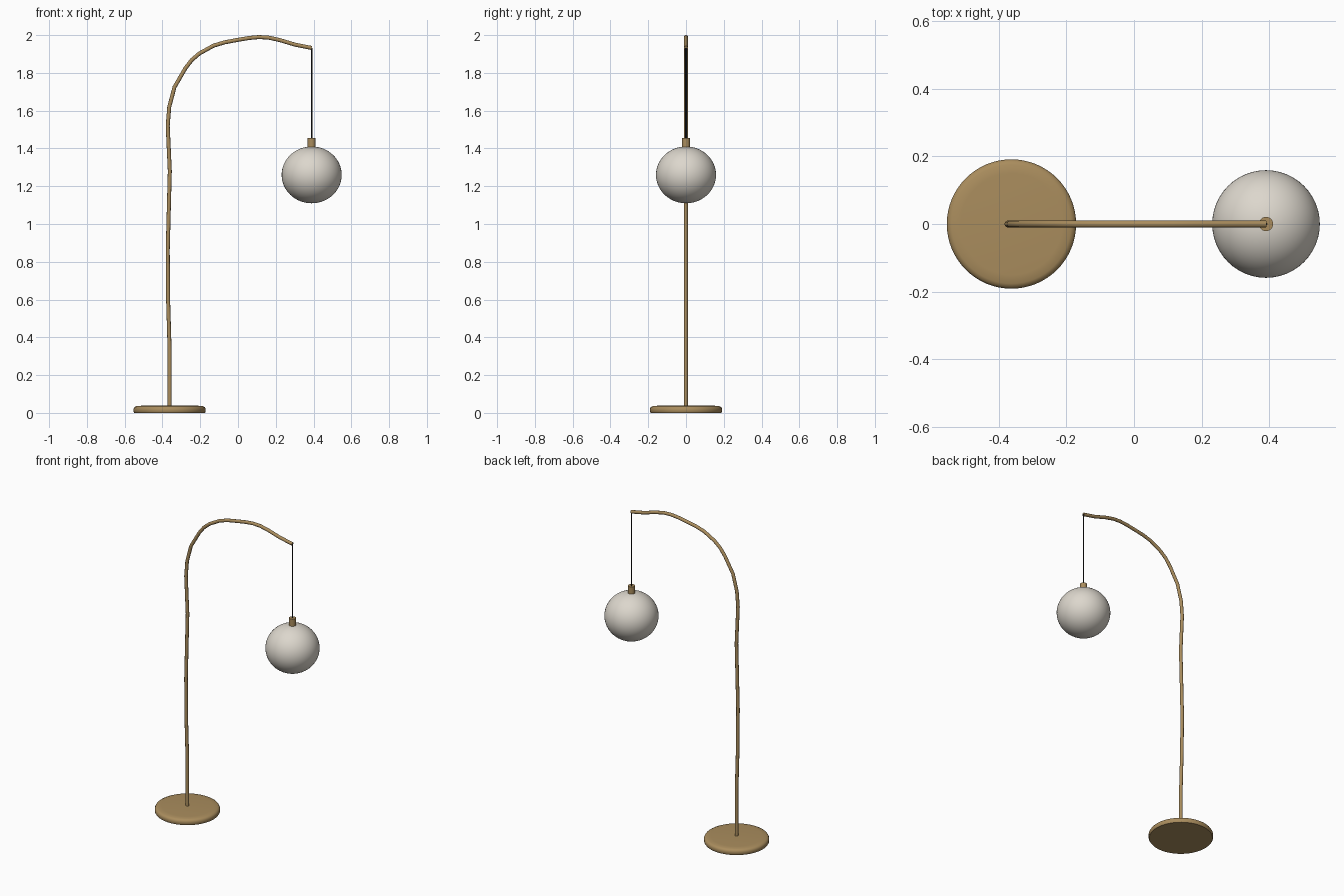
import bpy, bmesh, math
from mathutils import Matrix

cube = bpy.data.objects.get("Cube")
if cube:
    bpy.data.objects.remove(cube, do_unlink=True)

POLE_X, LAMP_X = -0.362, 0.39


def material(name, rgb, rough):
    m = bpy.data.materials.new(name)
    m.use_nodes = True
    m.diffuse_color = (*rgb, 1)
    shader = m.node_tree.nodes["Principled BSDF"]
    shader.inputs["Base Color"].default_value = (*rgb, 1)
    shader.inputs["Roughness"].default_value = rough
    return m


brass = material("brass", (0.40, 0.265, 0.11), 0.5)
glass = material("frosted white", (0.72, 0.68, 0.61), 0.5)
black = material("black cord", (0.015, 0.015, 0.015), 0.6)


def finish(obj, mat, angle=40):
    obj.data.materials.append(mat)
    bpy.ops.object.select_all(action="DESELECT")
    obj.select_set(True)
    bpy.context.view_layer.objects.active = obj
    bpy.ops.object.shade_smooth_by_angle(angle=math.radians(angle))
    return obj


def add_object(name, data):
    obj = bpy.data.objects.new(name, data)
    bpy.context.collection.objects.link(obj)
    return obj


def lathe(name, profile, x, mat, steps=64):
    """Spin an (r, z) profile around a vertical axis at x."""
    bm = bmesh.new()
    verts = [bm.verts.new((r, 0, z)) for r, z in profile]
    edges = [bm.edges.new(pair) for pair in zip(verts, verts[1:])]
    bmesh.ops.spin(bm, geom=verts + edges, cent=(0, 0, 0), axis=(0, 0, 1),
                   angle=math.tau, steps=steps)
    bmesh.ops.remove_doubles(bm, verts=bm.verts, dist=1e-5)
    bmesh.ops.recalc_face_normals(bm, faces=bm.faces)
    bmesh.ops.translate(bm, verts=bm.verts, vec=(x, 0, 0))
    mesh = bpy.data.meshes.new(name)
    bm.to_mesh(mesh)
    bm.free()
    return finish(add_object(name, mesh), mat)


def tube(name, path, radius, mat):
    """Round tube along (x, z) points, turned into a mesh."""
    curve = bpy.data.curves.new(name, "CURVE")
    curve.dimensions = "3D"
    curve.bevel_depth = radius
    curve.bevel_resolution = 4
    curve.use_fill_caps = True
    spline = curve.splines.new("POLY")
    spline.points.add(len(path) - 1)
    for point, (x, z) in zip(spline.points, path):
        point.co = (x, 0, z, 1)
    temp = add_object(name + "_path", curve)
    graph = bpy.context.evaluated_depsgraph_get()
    mesh = bpy.data.meshes.new_from_object(temp.evaluated_get(graph))
    mesh.materials.clear()
    bpy.data.objects.remove(temp, do_unlink=True)
    return finish(add_object(name, mesh), mat)


# Round weighted base with a softened upper rim
lathe("base", [(0, 0), (0.187, 0), (0.191, 0.006), (0.191, 0.022), (0.186, 0.031),
               (0.176, 0.036), (0.15, 0.038), (0, 0.04)], POLE_X, brass)

# Slightly wavy pole curling over into the arm
tube("arched_pole", [
    (POLE_X, 0.03), (-0.362, 0.33), (-0.37, 0.6), (-0.372, 0.86), (-0.365, 1.13),
    (-0.361, 1.28), (-0.367, 1.41), (-0.372, 1.52), (-0.364, 1.62), (-0.336, 1.725),
    (-0.278, 1.825), (-0.245, 1.868), (-0.204, 1.903), (-0.13, 1.944), (-0.07, 1.962),
    (0, 1.975), (0.06, 1.985), (0.11, 1.9895), (0.16, 1.987), (0.22, 1.974),
    (0.3, 1.95), (0.39, 1.932)], 0.0105, brass)

# Hanging cord and socket
tube("cord", [(LAMP_X, 1.44), (LAMP_X, 1.932)], 0.004, black)
lathe("socket", [(0, 1.39), (0.021, 1.39), (0.021, 1.455), (0, 1.455)], LAMP_X, brass, 32)

# Globe shade, slightly flattened
bm = bmesh.new()
bmesh.ops.create_uvsphere(bm, u_segments=48, v_segments=32, radius=0.159)
bmesh.ops.transform(bm, verts=bm.verts,
                    matrix=Matrix.Translation((LAMP_X, 0, 1.26)) @ Matrix.Diagonal((1, 1, 0.945, 1)))
mesh = bpy.data.meshes.new("globe_shade")
bm.to_mesh(mesh)
bm.free()
finish(add_object("globe_shade", mesh), glass)
